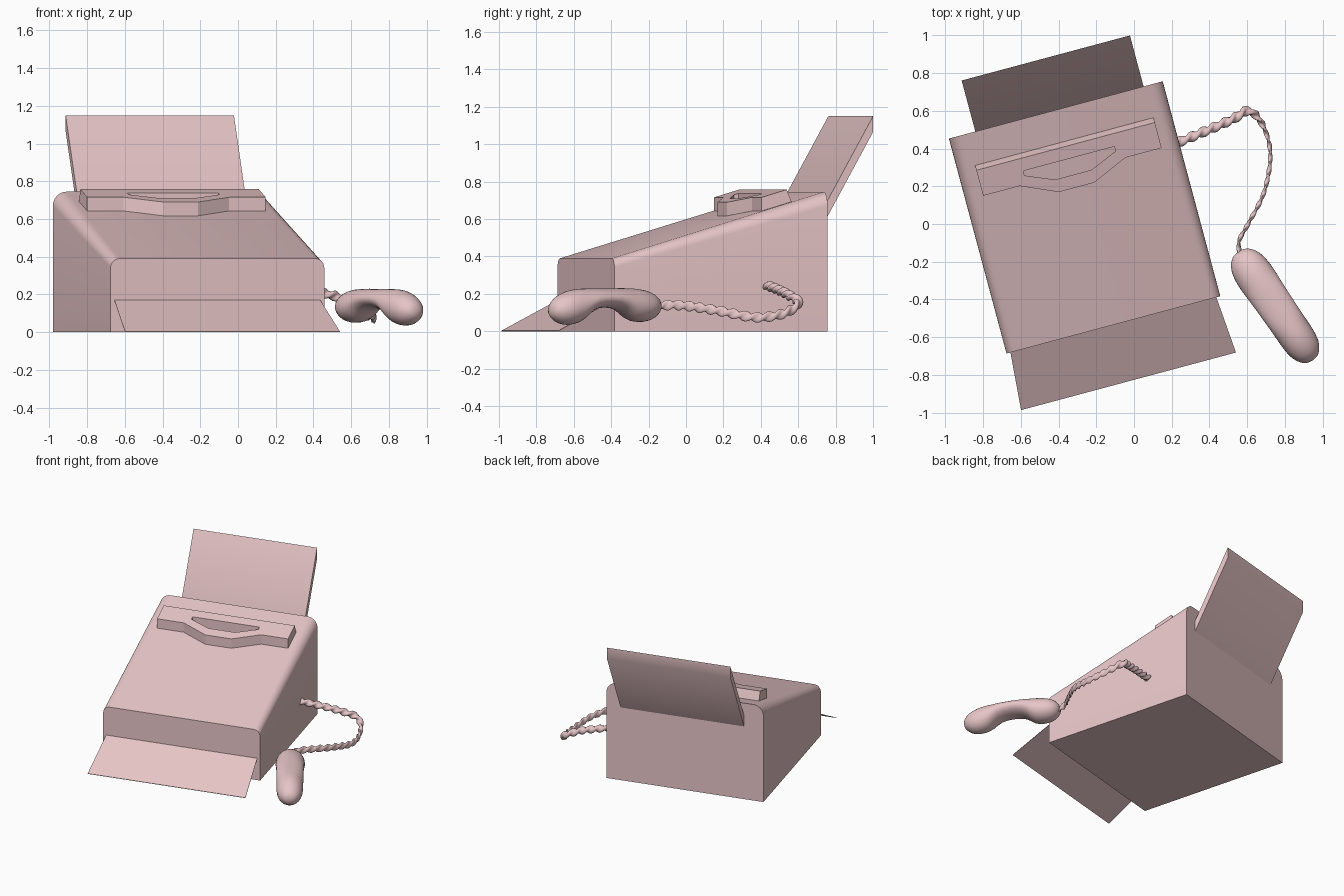
import bpy, bmesh, math
from mathutils import Vector, Matrix

if "Cube" in bpy.data.objects:
    bpy.data.objects.remove(bpy.data.objects["Cube"])

pink = bpy.data.materials.new("pale_pink")
pink.diffuse_color = (0.80, 0.56, 0.57, 1)
pink.use_nodes = True
pink.node_tree.nodes["Principled BSDF"].inputs["Base Color"].default_value = pink.diffuse_color

# machine frame: turned 15 degrees about its own centre
TURN = Matrix.Translation((-0.262, 0.035, 0)) @ Matrix.Rotation(math.radians(15), 4, 'Z')


def loft(name, sections, matrix=None, smooth=40, subsurf=0):
    """Skin a list of closed sections and cap both ends."""
    bm = bmesh.new()
    rings = [[bm.verts.new((matrix or Matrix()) @ Vector(p)) for p in s] for s in sections]
    n = len(rings[0])
    for a, b in zip(rings, rings[1:]):
        for i in range(n):
            j = (i + 1) % n
            bm.faces.new((a[i], a[j], b[j], b[i]))
    bm.faces.new(rings[0])
    bm.faces.new(rings[-1])
    bmesh.ops.recalc_face_normals(bm, faces=bm.faces)
    me = bpy.data.meshes.new(name)
    bm.to_mesh(me)
    bm.free()
    me.materials.append(pink)
    ob = bpy.data.objects.new(name, me)
    bpy.context.collection.objects.link(ob)
    bpy.ops.object.select_all(action='DESELECT')
    ob.select_set(True)
    bpy.context.view_layer.objects.active = ob
    if subsurf:
        mod = ob.modifiers.new("smooth", 'SUBSURF')
        mod.levels = mod.render_levels = subsurf
    bpy.ops.object.shade_smooth_by_angle(angle=math.radians(smooth))
    return ob


def deck(v):
    """Height of the sloping top of the body."""
    return 0.39 + 0.355 * (v + 0.59) / 1.18


def mirrored(half):
    """Complete an outline given for positive u."""
    return half + [(-u, v) for u, v in reversed(half)]


# body: sloping block with rounded upper side edges
def body_section(v, r, w=0.587, steps=6):
    half = [(w, 0)]
    for i in range(steps + 1):
        a = math.pi / 2 * i / steps
        half.append((w - r + r * math.cos(a), deck(v) - r + r * math.sin(a)))
    return [(u, v, z) for u, z in mirrored(half)]


loft("body", [body_section(-0.59, 0.05), body_section(0.59, 0.075)], TURN, 30)

# rear paper support, leaning backwards with an upright top edge
paper = [(0.87, 1.15), (0.87, 1.065), (0.55, 0.492), (0.55, 0.577)]
loft("paper_support", [[(u, v, z) for v, z in paper] for u in (-0.442, 0.482)], TURN)

# front tray: thin sheet running down to the ground
t = 0.003
loft("front_tray", [
    [(-0.59, -0.90, t), (0.59, -0.90, t), (0.565, -0.585, 0.172), (-0.565, -0.585, 0.172)],
    [(-0.59, -0.90, 0), (0.59, -0.90, 0), (0.565, -0.585, 0.169), (-0.565, -0.585, 0.169)],
], TURN)

# handset rest on the deck, with a slot cut through it
rest = mirrored([(0.49, 0.42), (0.49, 0.25), (0.29, 0.25), (0.097, 0.165)])
lower = [(u, v, deck(v) - 0.01) for u, v in rest]
upper = []
for u, v in rest:
    v = min(v, 0.39)
    upper.append((u, v, deck(v) + 0.073))
plate = loft("top_plate", [lower, upper], TURN, 20)

slot = mirrored([(0.25, 0.322), (0.25, 0.297), (0.1, 0.234)])
cutter = loft("slot_cutter", [[(u, v, z) for u, v in slot] for z in (0.4, 1.0)], TURN)
cutter.hide_render = True
cutter.display_type = 'WIRE'
cut = plate.modifiers.new("slot", 'BOOLEAN')
cut.operation = 'DIFFERENCE'
cut.object = cutter
cut.solver = 'EXACT'

# handset: (distance along, underside, top, half width)
stations = [(0, .12, .15, .025), (.02, .08, .19, .065), (.07, .05, .217, .097),
            (.14, .045, .23, .106), (.20, .055, .232, .106), (.25, .115, .232, .102),
            (.35, .13, .23, .099), (.45, .118, .23, .097), (.50, .053, .23, .097),
            (.56, .032, .227, .097), (.63, .03, .205, .09), (.68, .06, .17, .06),
            (.70, .09, .13, .025)]
tip, end = Vector((0.553, -0.146, 0)), Vector((0.949, -0.724, 0))
along = (end - tip).normalized()
side = Vector((-along.y, along.x, 0))
sections = []
for s, z0, z1, w in stations:
    ring = []
    for i in range(16):
        a = 2 * math.pi * i / 16
        p = tip + along * s + side * w * math.cos(a)
        p.z = (z0 + z1) / 2 + (z1 - z0) / 2 * math.sin(a)
        ring.append(p)
    sections.append(ring)
loft("handset", sections, None, 180, 1)

# twisted cord from the side of the body to the handset
path = [Vector(p) for p in (
    (.19, .415, .25), (.36, .485, .225), (.52, .555, .19), (.61, .60, .15),
    (.685, .52, .095), (.723, .37, .075), (.69, .17, .11), (.605, 0, .135),
    (.558, -.09, .14), (.562, -.18, .13))]


def catmull(k, f):
    p1, p2 = path[k], path[k + 1]
    p0 = path[max(k - 1, 0)]
    p3 = path[min(k + 2, len(path) - 1)]
    return 0.5 * (2 * p1 + (p2 - p0) * f + (2 * p0 - 5 * p1 + 4 * p2 - p3) * f * f
                  + (3 * p1 - p0 - 3 * p2 + p3) * f ** 3)


points = [catmull(k, i / 20) for k in range(len(path) - 1) for i in range(20)] + [path[-1]]
sections, run = [], 0
for i, c in enumerate(points):
    before, after = points[max(i - 1, 0)], points[min(i + 1, len(points) - 1)]
    tangent = (after - before).normalized()
    across = tangent.cross(Vector((0, 0, 1))).normalized()
    up = across.cross(tangent)
    run += (c - before).length
    flat = 1 - 0.55 * min(max((run - 0.45) / 0.2, 0), 1)   # flattens past the bend
    twist = 2 * math.pi * run / 0.13
    ring = []
    for j in range(14):
        a = 2 * math.pi * j / 14
        r = 0.022 + 0.007 * math.cos(2 * (a - twist))
        ring.append(c + across * r * flat * math.cos(a) + up * r * math.sin(a))
    sections.append(ring)
loft("cord", sections, None, 60)
